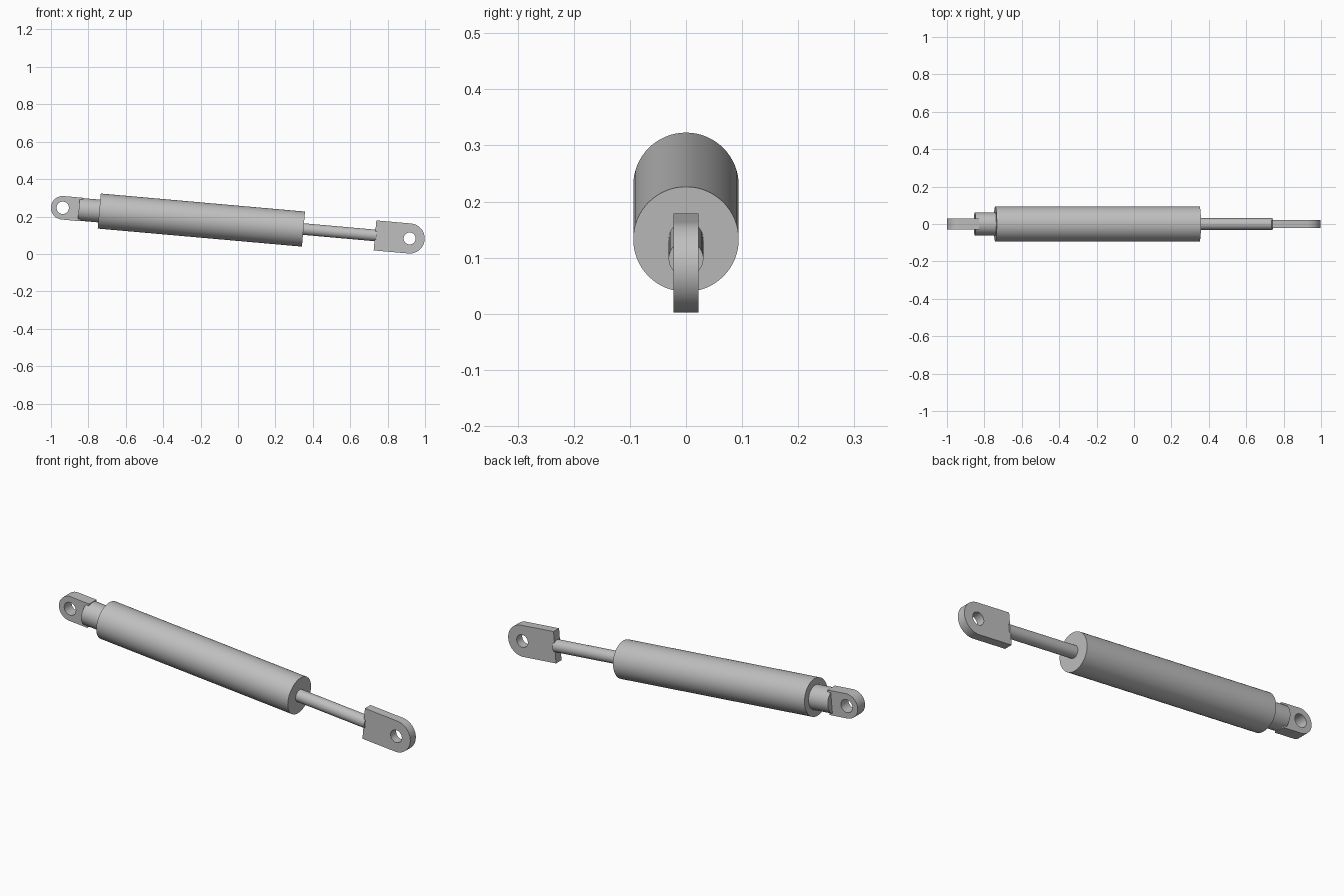
import bpy, bmesh, math
from mathutils import Matrix, Vector

if "Cube" in bpy.data.objects:
    bpy.data.objects.remove(bpy.data.objects["Cube"])

# Local frame: x runs along the strut from the small eye's hole, tilted downwards
LENGTH = 1.862
TILT = math.radians(5.05)
FRAME = Matrix.Translation((-0.937, 0, 0.2465)) @ Matrix.Rotation(TILT, 4, 'Y')

grey = bpy.data.materials.new("grey_metal")
grey.diffuse_color = (0.52, 0.52, 0.52, 1)
grey.use_nodes = True
grey.node_tree.nodes["Principled BSDF"].inputs["Base Color"].default_value = grey.diffuse_color


def finish(bm, name):
    bmesh.ops.recalc_face_normals(bm, faces=bm.faces)
    for f in bm.faces:
        f.smooth = True
    me = bpy.data.meshes.new(name)
    bm.to_mesh(me)
    bm.free()
    me.set_sharp_from_angle(angle=math.radians(30))
    me.materials.append(grey)
    ob = bpy.data.objects.new(name, me)
    ob.matrix_world = FRAME
    bpy.context.collection.objects.link(ob)


def rod(name, start, end, radius):
    """Cylinder along the strut axis."""
    bm = bmesh.new()
    place = Matrix.Translation(((start + end) / 2, 0, 0)) @ Matrix.Rotation(math.pi / 2, 4, 'Y')
    bmesh.ops.create_cone(bm, cap_ends=True, segments=64, radius1=radius, radius2=radius,
                          depth=end - start, matrix=place)
    finish(bm, name)


def eye(name, centre, base, radius, hole, half_thick):
    """Flat lug with a rounded end around a pin hole and a square base."""
    side = 1 if centre > base else -1
    arc = [math.pi * (i / 32 - 0.5) for i in range(33)]
    outer = [(base, -radius)]
    outer += [(centre + side * radius * math.cos(a), radius * math.sin(a)) for a in arc]
    outer += [(base, radius)]
    inner = [(centre + hole * math.cos(math.tau * i / 48), hole * math.sin(math.tau * i / 48))
             for i in range(48)]
    bm = bmesh.new()
    edges = []
    for loop in (outer, inner):
        vs = [bm.verts.new((x, -half_thick, z)) for x, z in loop]
        edges += [bm.edges.new((v, vs[i - 1])) for i, v in enumerate(vs)]
    bmesh.ops.triangle_fill(bm, use_beauty=True, edges=edges, normal=Vector((0, -1, 0)))
    ext = bmesh.ops.extrude_face_region(bm, geom=bm.faces[:], use_keep_orig=True)
    moved = [g for g in ext["geom"] if isinstance(g, bmesh.types.BMVert)]
    bmesh.ops.translate(bm, verts=moved, vec=(0, 2 * half_thick, 0))
    finish(bm, name)


# Small mounting eye and its collar
eye("cylinder_eye", 0, 0.104, 0.063, 0.033, 0.03)
rod("collar", 0.086, 0.197, 0.061)

# Main cylinder and piston rod
rod("cylinder_body", 0.196, 1.292, 0.094)
rod("piston_rod", 1.29, 1.684, 0.031)

# Larger mounting eye on the rod end
eye("rod_eye", LENGTH, 1.676, 0.0805, 0.032, 0.0225)
